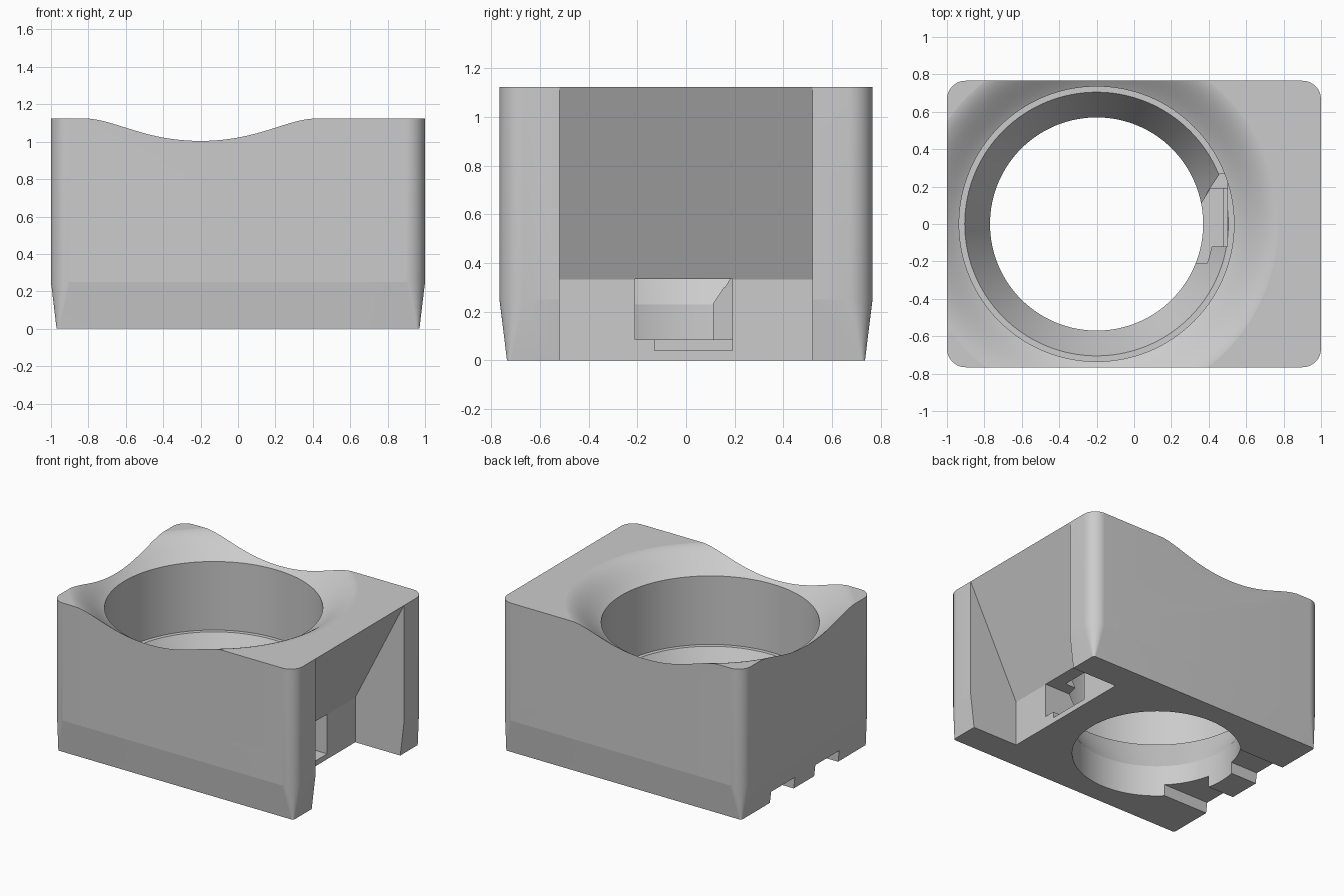
import bpy, bmesh, math

cube = bpy.data.objects.get("Cube")
if cube:
    bpy.data.objects.remove(cube)

TOP = 1.123
HOLE_X = -0.2

grey = bpy.data.materials.new("light_grey")
grey.use_nodes = True
colour = (0.6, 0.6, 0.6, 1)
grey.diffuse_color = colour
grey.node_tree.nodes["Principled BSDF"].inputs["Base Color"].default_value = colour


def finish(name, bm):
    bmesh.ops.recalc_face_normals(bm, faces=bm.faces)
    mesh = bpy.data.meshes.new(name)
    bm.to_mesh(mesh)
    bm.free()
    obj = bpy.data.objects.new(name, mesh)
    bpy.context.collection.objects.link(obj)
    mesh.materials.append(grey)
    return obj


def loft(name, rings):
    """Closed solid through rings with equal point counts."""
    bm = bmesh.new()
    loops = [[bm.verts.new(p) for p in ring] for ring in rings]
    n = len(loops[0])
    for low, high in zip(loops, loops[1:]):
        for i in range(n):
            j = (i + 1) % n
            bm.faces.new((low[i], low[j], high[j], high[i]))
    bm.faces.new(loops[0])
    bm.faces.new(loops[-1])
    return finish(name, bm)


def rounded_ring(hx, hy, r, z, steps=16):
    ring = []
    for k, (sx, sy) in enumerate([(1, 1), (-1, 1), (-1, -1), (1, -1)]):
        for i in range(steps + 1):
            a = math.pi / 2 * (k + i / steps)
            ring.append((sx * (hx - r) + r * math.cos(a),
                         sy * (hy - r) + r * math.sin(a), z))
    return ring


def circle_ring(r, z, n=128):
    return [(HOLE_X + r * math.cos(2 * math.pi * i / n),
             r * math.sin(2 * math.pi * i / n), z) for i in range(n)]


def prism(name, outline, z0, z1):
    return loft(name, [[(x, y, z) for x, y in outline] for z in (z0, z1)])


def box(name, x0, x1, y0, y1, z0, z1):
    return prism(name, [(x0, y0), (x1, y0), (x1, y1), (x0, y1)], z0, z1)


# Block with rounded corners and a tapered foot
body = loft("holder_body", [rounded_ring(0.97, 0.735, 0.015, 0),
                            rounded_ring(1, 0.766, 0.1, 0.25),
                            rounded_ring(1, 0.766, 0.1, TOP)])

# Stepped round bore with a conical seat and a flared dish on top
bore = [(0.57, -0.1), (0.57, 0.23), (0.705, 0.476), (0.735, 0.476)]
for i in range(25):
    t = i / 24
    bore.append((0.735 + 0.25 * t, 0.985 + 0.139 * (t + t * t * (1 - t))))
bore.append((0.985, 1.3))
cutters = [loft("bore_cutter", [circle_ring(r, z) for r, z in bore])]

# Sloping recess on the side, open at the bottom
slope = (1 - 0.6) / (TOP - 0.333)
high = 1.2
recess = [(0.6, -0.1), (0.6, 0.333), (0.6 + slope * (high - 0.333), high),
          (1.3, high), (1.3, -0.1)]
cutters.append(loft("recess_cutter", [[(x, y, z) for x, z in recess]
                                      for y in (-0.52, 0.52)]))

# Window between recess and bore, with its notch in the seat and a thin slit
cutters.append(prism("window_cutter", [(0.2, -0.21), (0.65, -0.21), (0.65, 0.19),
                                       (0.41, 0.19), (0.36, 0.11), (0.2, 0.11)],
                     0.085, 0.335))
cutters.append(prism("seat_notch_cutter", [(0.2, -0.12), (0.5, -0.12), (0.5, 0.27),
                                           (0.46, 0.27), (0.36, 0.12), (0.2, 0.12)],
                     0.3, 0.49))
cutters.append(box("slit_cutter", 0.48, 0.65, -0.13, 0.19, 0.04, 0.1))

# Two channels under the block from the bore to the far side
for side in (-1, 1):
    ys = sorted((side * 0.12, side * 0.4))
    cutters.append(box("channel_cutter", -1.2, -0.5, *ys, -0.1, 0.085))

bpy.ops.object.select_all(action='DESELECT')
bpy.context.view_layer.objects.active = body
body.select_set(True)
for cutter in cutters:
    cutter.hide_render = True
    mod = body.modifiers.new(cutter.name, 'BOOLEAN')
    mod.operation = 'DIFFERENCE'
    mod.solver = 'EXACT'
    mod.object = cutter
    bpy.ops.object.modifier_apply(modifier=mod.name)
    bpy.data.objects.remove(cutter)

bpy.ops.object.shade_smooth_by_angle(angle=math.radians(6.3))
